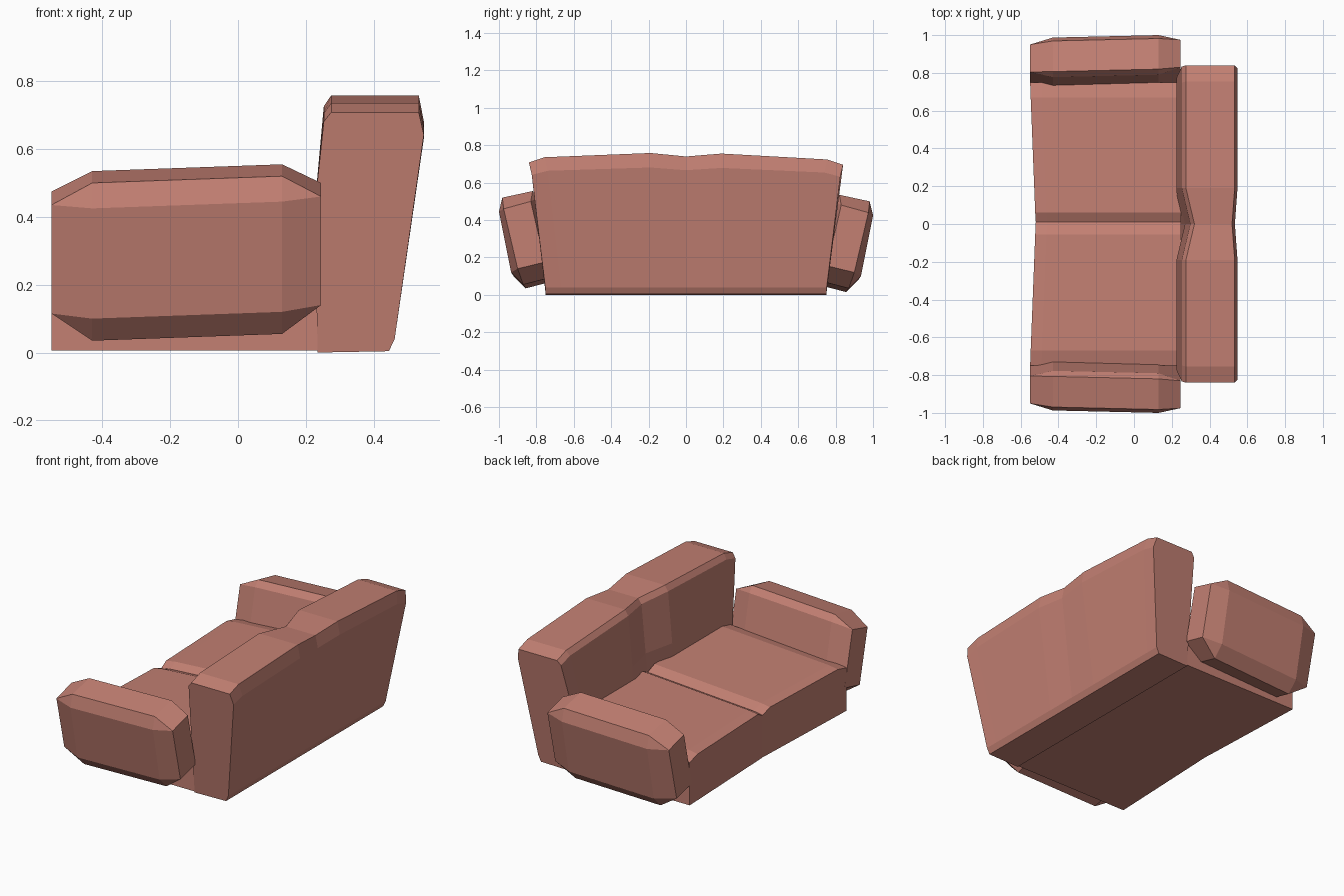
import bpy, bmesh
from mathutils import Vector

if "Cube" in bpy.data.objects:
    bpy.data.objects.remove(bpy.data.objects["Cube"])

fabric = bpy.data.materials.new("dusty_rose_fabric")
fabric.diffuse_color = (0.546, 0.216, 0.171, 1.0)
fabric.use_nodes = True
fabric.node_tree.nodes["Principled BSDF"].inputs["Base Color"].default_value = fabric.diffuse_color


def loft(name, sections):
    """Skin a row of equal-length closed loops and cap both ends."""
    bm = bmesh.new()
    rows = [[bm.verts.new(Vector(p)) for p in s] for s in sections]
    n = len(rows[0])
    for a, b in zip(rows, rows[1:]):
        for i in range(n):
            j = (i + 1) % n
            bm.faces.new((a[i], a[j], b[j], b[i]))
    bm.faces.new(rows[0])
    bm.faces.new(rows[-1])
    bmesh.ops.remove_doubles(bm, verts=bm.verts[:], dist=0.0005)
    bmesh.ops.recalc_face_normals(bm, faces=bm.faces[:])
    mesh = bpy.data.meshes.new(name)
    bm.to_mesh(mesh)
    bm.free()
    mesh.materials.append(fabric)
    ob = bpy.data.objects.new(name, mesh)
    bpy.context.collection.objects.link(ob)
    return ob


# Arms: leaning padded blocks, lofted front to back with small end faces
ARM = [(1.0, .435), (.982, .51), (.82, .545), (.79, .51),
       (.715, .165), (.735, .08), (.87, .045), (.935, .11)]
END = [(.975, .45), (.975, .45), (.83, .49), (.83, .49),
       (.755, .165), (.755, .165), (.90, .13), (.90, .13)]


def arm(name, side):
    def sec(x, loop, dy, dz):
        return [(x, side * (y + dy), z + dz - .01 * side) for y, z in loop]
    loft(name, [sec(-.55, END, -.025, -.025), sec(-.43, ARM, -.013, -.02),
                sec(.13, ARM, 0, 0), sec(.245, END, 0, 0)])


arm("left_arm", -1)
arm("right_arm", 1)

# Backrest: reclined profile lofted along y, pinched in the middle
BACK = [(.235, .0), (.225, .42), (.253, .725), (.275, .757),
        (.533, .757), (.548, .68), (.462, .04), (.445, .004)]


def back_section(y, pinch=0.0, drop=0.0, flare=None):
    out = []
    for i, (x, z) in enumerate(BACK):
        top = max(0, z - .4) / .357
        x += pinch * (.045 if i in (1, 2, 3) else -.014 if i in (4, 5) else 0)
        yy = y
        if flare is not None:                       # sides widen upwards
            s = 1 if y > 0 else -1
            yy = s * (.75 + .05 * z + .052 * top - flare)
        out.append((x, yy, z - top * (drop + .008 * y)))
    return out


loft("backrest", [
    back_section(-.8, drop=.055, flare=0), back_section(-.75, drop=.027, flare=.085),
    back_section(-.19), back_section(0, pinch=1, drop=.017), back_section(.19),
    back_section(.75, drop=.027, flare=.085), back_section(.8, drop=.055, flare=0)])


# Seat: sloping double cushion with a shallow valley at the centre
def seat_section(y, front, dip):
    return [(front, y, .006), (front, y, .285 - dip), (front + .06, y, .295 - dip),
            (.25, y, .34 - dip), (.25, y, .006)]


loft("seat", [seat_section(y, f, d) for y, f, d in (
    (-.75, -.55, .02), (-.67, -.547, 0), (-.055, -.523, 0), (.01, -.52, .025),
    (.06, -.523, 0), (.67, -.547, 0), (.75, -.55, .02))])
